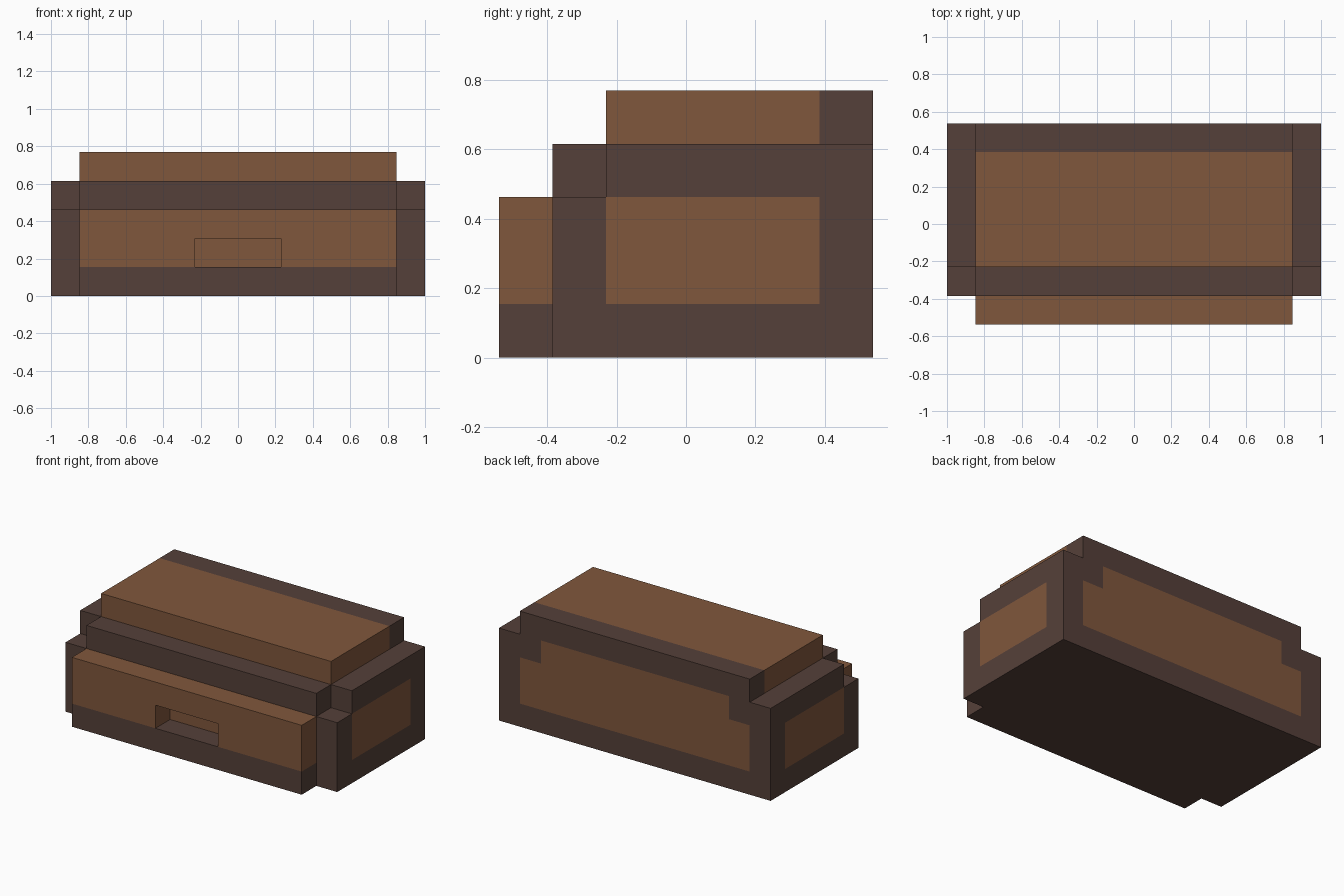
import bpy
import bmesh

if "Cube" in bpy.data.objects:
    bpy.data.objects.remove(bpy.data.objects["Cube"])

U = 2 / 13  # one block unit


def make_material(name, rgb):
    mat = bpy.data.materials.new(name)
    mat.use_nodes = True
    mat.diffuse_color = (*rgb, 1)
    bsdf = mat.node_tree.nodes["Principled BSDF"]
    bsdf.inputs["Base Color"].default_value = (*rgb, 1)
    bsdf.inputs["Roughness"].default_value = 0.9
    return mat


MATERIALS = [make_material("dark_wood", (0.091, 0.051, 0.041)),
             make_material("brown_wood", (0.216, 0.095, 0.045))]


def block(name, lo, hi, cuts=(), brown=lambda c, n: False, tunnel=None):
    """Box from lo to hi in block units. cuts are (axis, position) planes;
    brown(centre, normal) picks the brown faces; tunnel(centre) picks
    front and back faces to open into a passage."""
    bm = bmesh.new()
    bmesh.ops.create_cube(bm, size=1)
    for v in bm.verts:
        for i in range(3):
            v.co[i] = lo[i] if v.co[i] < 0 else hi[i]
    for axis, pos in cuts:
        co, no = [0, 0, 0], [0, 0, 0]
        co[axis], no[axis] = pos, 1
        bmesh.ops.bisect_plane(bm, geom=bm.verts[:] + bm.edges[:] + bm.faces[:],
                               dist=1e-5, plane_co=co, plane_no=no)
    if tunnel:
        ends = [f for f in bm.faces
                if abs(f.normal.y) > 0.9 and tunnel(f.calc_center_median())]
        rims = [e for f in ends for e in f.edges]
        bmesh.ops.delete(bm, geom=ends, context='FACES_ONLY')
        bmesh.ops.bridge_loops(bm, edges=rims)
    bmesh.ops.recalc_face_normals(bm, faces=bm.faces[:])
    bm.normal_update()
    for f in bm.faces:
        f.material_index = int(brown(f.calc_center_median(), f.normal))
    bmesh.ops.scale(bm, vec=(U, U, U), verts=bm.verts[:])
    mesh = bpy.data.meshes.new(name)
    bm.to_mesh(mesh)
    bm.free()
    for mat in MATERIALS:
        mesh.materials.append(mat)
    obj = bpy.data.objects.new(name, mesh)
    bpy.context.collection.objects.link(obj)
    return obj


# Main case: framed panels on both sides, stepped panel on the back
def case_panels(c, n):
    if abs(n.x) > 0.9:
        return c.y < 2.5 and 1 < c.z < 3
    if n.y > 0.9:
        return c.z > 1 and abs(c.x) < (5.5 if c.z < 3 else 4.5)
    return False


block("case", (-6.5, -1.5, 0), (6.5, 3.5, 4),
      [(0, -5.5), (0, -4.5), (0, 4.5), (0, 5.5), (1, 2.5), (2, 1), (2, 3)],
      case_panels)

# Lid with a dark strip along the back
block("lid", (-5.5, -1.5, 4), (5.5, 3.5, 5), [(1, 2.5)],
      lambda c, n: c.y < 2.5)

# Rail behind the drawer, brown where the handle recess shows it
block("front_rail", (-5.5, -2.5, 0), (5.5, -1.5, 4), [(2, 1), (2, 3)],
      lambda c, n: n.y < -0.9 and 1 < c.z < 3)

# Front corner posts
for side, x in (("right", -6.5), ("left", 5.5)):
    block("corner_post_" + side, (x, -2.5, 0), (x + 1, -1.5, 3))

# Drawer with a dark base and a handle recess
block("drawer", (-5.5, -3.5, 0), (5.5, -2.5, 3),
      [(0, -1.5), (0, 1.5), (2, 1), (2, 2)],
      lambda c, n: c.z > 1.01,
      lambda c: abs(c.x) < 1.5 and 1 < c.z < 2)
